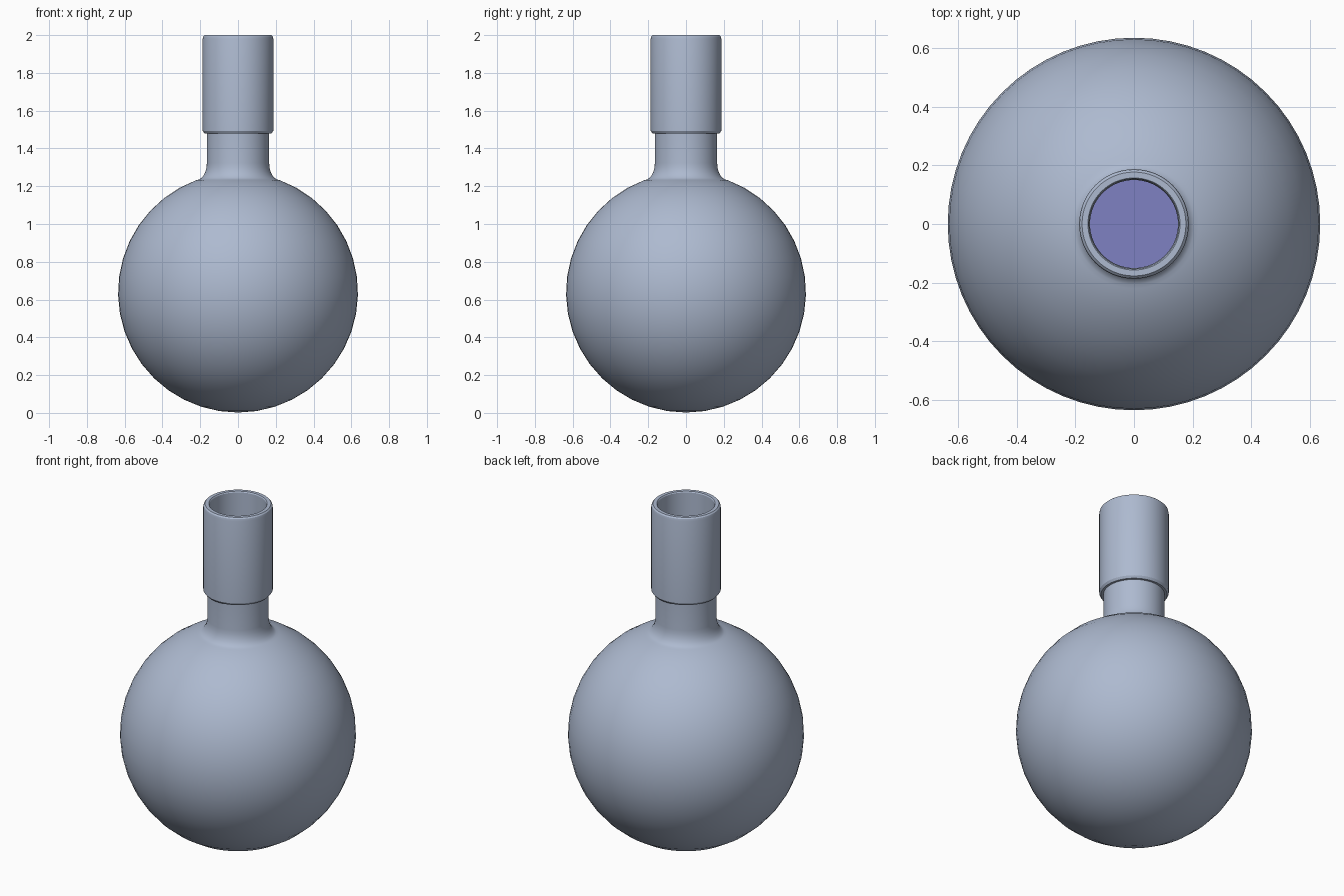
import bpy, bmesh
from math import sin, cos, asin, acos, pi, radians

if "Cube" in bpy.data.objects:
    bpy.data.objects.remove(bpy.data.objects["Cube"])

SIDES = 64
CENTRE = 0.637           # height of the bulb centre
OUTER, INNER = 0.635, 0.612


def material(name, colour):
    m = bpy.data.materials.new(name)
    m.use_nodes = True
    m.diffuse_color = colour
    m.node_tree.nodes["Principled BSDF"].inputs["Base Color"].default_value = colour
    return m


def arc(radius, start, end, steps):
    """Profile points on the bulb; angles are measured up from the bottom pole."""
    angles = [start + (end - start) * i / steps for i in range(steps + 1)]
    return [(radius * sin(a), CENTRE - radius * cos(a)) for a in angles]


def lathe(name, profile, mat):
    """Turn a profile of (radius, height) points about the z axis."""
    bm = bmesh.new()
    verts = [bm.verts.new((r, 0, z)) for r, z in profile]
    edges = [bm.edges.new(pair) for pair in zip(verts, verts[1:])]
    bmesh.ops.spin(bm, geom=verts + edges, cent=(0, 0, 0), axis=(0, 0, 1),
                   angle=2 * pi, steps=SIDES, use_merge=True)
    bmesh.ops.remove_doubles(bm, verts=bm.verts, dist=0.0001)
    bmesh.ops.recalc_face_normals(bm, faces=bm.faces)
    mesh = bpy.data.meshes.new(name)
    bm.to_mesh(mesh)
    bm.free()
    mesh.materials.append(mat)
    obj = bpy.data.objects.new(name, mesh)
    bpy.context.collection.objects.link(obj)
    bpy.ops.object.select_all(action="DESELECT")
    obj.select_set(True)
    bpy.context.view_layer.objects.active = obj
    bpy.ops.object.shade_smooth_by_angle(angle=radians(25))
    return obj


glass = material("pale blue glass", (0.42, 0.49, 0.63, 1))
violet = material("violet liquid", (0.21, 0.22, 0.54, 1))

# Flask: outer bulb, flared shoulder, neck, ground joint, then back down the bore
outer_bulb = arc(OUTER, 0, pi - asin(0.22 / OUTER), 18)
shoulder_base = outer_bulb[-1][1]
shoulder = [(0.22 - 0.055 * sin(t), shoulder_base + 0.09 * (1 - cos(t)))
            for t in [pi / 2 * i / 6 for i in range(1, 7)]]
joint = [(0.165, 1.48), (0.178, 1.48), (0.187, 1.493), (0.187, 1.98),
         (0.184, 1.993), (0.177, 2.0), (0.157, 2.0), (0.153, 1.994)]
bore = [(0.15, 1.48), (0.15, 1.3)]
inner_bulb = arc(INNER, pi - asin(0.165 / INNER), 0, 18)
lathe("flask", outer_bulb + shoulder + joint + bore + inner_bulb, glass)

# Liquid: fills the lower half of the bulb
LEVEL = 0.64
liquid_radius = INNER - 0.004
liquid = arc(liquid_radius, 0, acos((CENTRE - LEVEL) / liquid_radius), 12)
lathe("liquid", liquid + [(0, LEVEL)], violet)
